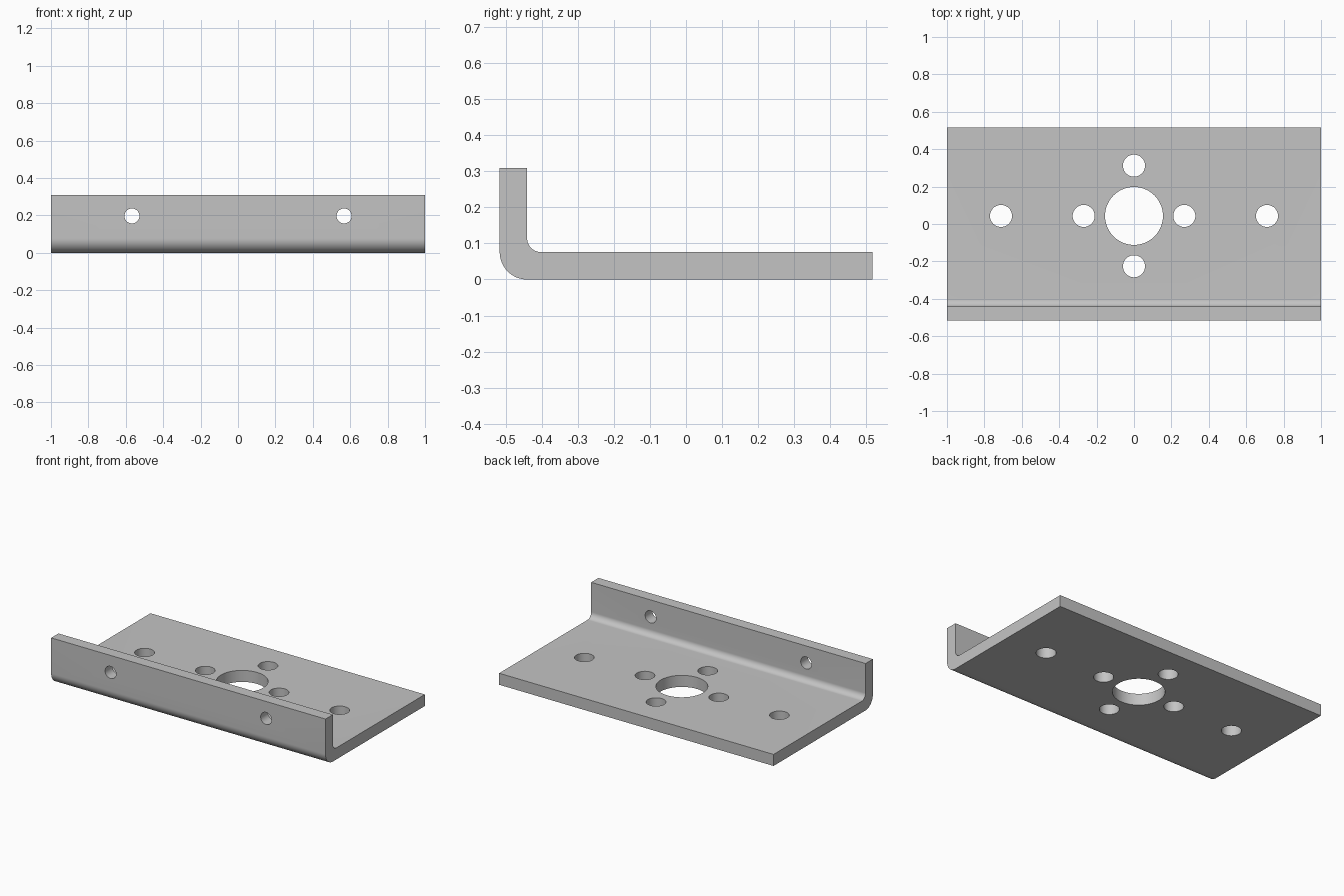
import bpy
import bmesh
from math import sin, cos, pi, radians
from mathutils import Matrix, Vector

cube = bpy.data.objects.get("Cube")
if cube:
    bpy.data.objects.remove(cube, do_unlink=True)

steel = bpy.data.materials.new("grey_steel")
steel.use_nodes = True
colour = (0.55, 0.55, 0.55, 1)
steel.diffuse_color = colour
steel.node_tree.nodes["Principled BSDF"].inputs["Base Color"].default_value = colour

HALF_X, HALF_Y = 1.0, 0.517
THICK, HEIGHT = 0.076, 0.309
OUTER_R, INNER_R = 0.076, 0.039
CENTRE_Y = 0.043


def make_object(name, bm):
    bmesh.ops.recalc_face_normals(bm, faces=bm.faces)
    mesh = bpy.data.meshes.new(name)
    bm.to_mesh(mesh)
    bm.free()
    obj = bpy.data.objects.new(name, mesh)
    bpy.context.collection.objects.link(obj)
    mesh.materials.append(steel)
    return obj


def arc(y, z, r, start, end, steps=16):
    angles = [start + (end - start) * i / steps for i in range(steps + 1)]
    return [(y + r * cos(a), z + r * sin(a)) for a in angles]


# L-shaped section with rounded bend, extruded along x
inner_y = -HALF_Y + THICK
profile = [(HALF_Y, THICK), (HALF_Y, 0)]
profile += arc(-HALF_Y + OUTER_R, OUTER_R, OUTER_R, 1.5 * pi, pi)
profile += [(-HALF_Y, HEIGHT), (inner_y, HEIGHT)]
profile += arc(inner_y + INNER_R, THICK + INNER_R, INNER_R, pi, 1.5 * pi)
bm = bmesh.new()
end = bm.faces.new([bm.verts.new((-HALF_X, y, z)) for y, z in profile])
grown = bmesh.ops.extrude_face_region(bm, geom=[end])["geom"]
bmesh.ops.translate(bm, vec=(2 * HALF_X, 0, 0),
                    verts=[v for v in grown if isinstance(v, bmesh.types.BMVert)])
bracket = make_object("bent_bracket_plate", bm)

# Hole cutters: centre bore, four around it, two outer, two in the flange
cuts = bmesh.new()


def drill(x, y, z, r, rot=Matrix()):
    bmesh.ops.create_cone(cuts, cap_ends=True, segments=48, radius1=r, radius2=r,
                          depth=0.2, matrix=Matrix.Translation(Vector((x, y, z))) @ rot)


drill(0, CENTRE_Y, THICK / 2, 0.155)
for side in (-1, 1):
    drill(0, CENTRE_Y + side * 0.269, THICK / 2, 0.059)
    drill(side * 0.269, CENTRE_Y, THICK / 2, 0.059)
    drill(side * 0.711, CENTRE_Y, THICK / 2, 0.059)
    drill(side * 0.567, -HALF_Y + THICK / 2, 0.197, 0.04, Matrix.Rotation(pi / 2, 4, 'X'))
cutter = make_object("hole_cutters", cuts)
cutter.hide_render = True

# Cut the holes and smooth the curved surfaces
boolean = bracket.modifiers.new("holes", 'BOOLEAN')
boolean.operation = 'DIFFERENCE'
boolean.solver = 'EXACT'
boolean.object = cutter
bpy.ops.object.select_all(action='DESELECT')
bpy.context.view_layer.objects.active = bracket
bracket.select_set(True)
bpy.ops.object.modifier_apply(modifier=boolean.name)
bpy.data.objects.remove(cutter, do_unlink=True)
bpy.ops.object.shade_smooth_by_angle(angle=radians(30))
